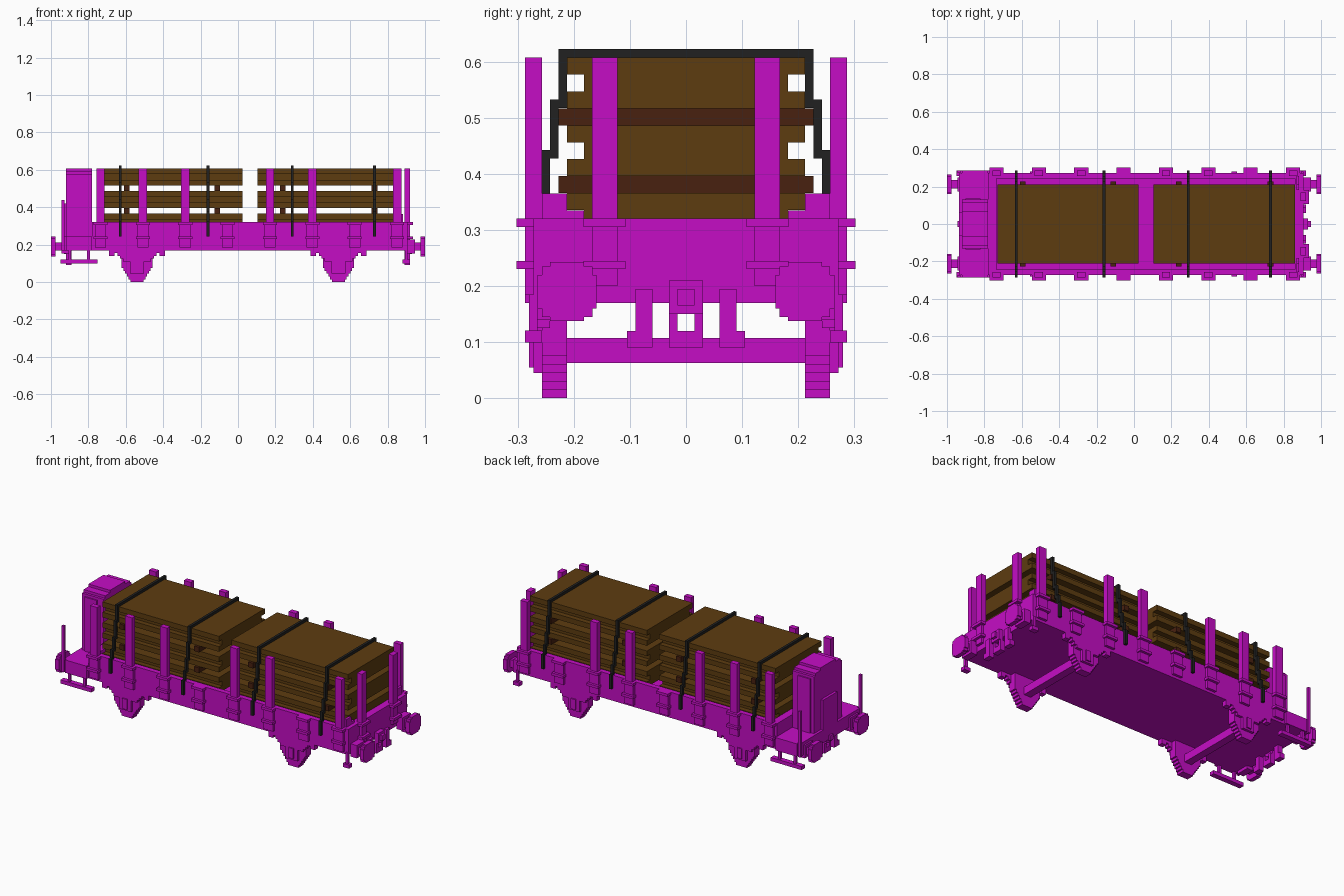
import bpy
import bmesh
from mathutils import Matrix, Vector

default_cube = bpy.data.objects.get("Cube")
if default_cube:
    bpy.data.objects.remove(default_cube, do_unlink=True)

# Main levels, widths and lengths shared by many parts
STEP = .015
UNDERSIDE, FLOOR, RIM, STAKE_TOP = .17, .245, .32, .607
SIDE = .272
STACK_SIDE = .212
HOUSE_END, REAR_WALL, FRONT_WALL = -.92, -.78, .905
BUFFER_HEIGHT = .19


def material(name, red, green, blue):
    paint = bpy.data.materials.new(name)
    paint.use_nodes = True
    colour = (red, green, blue, 1)
    paint.diffuse_color = colour
    paint.node_tree.nodes["Principled BSDF"].inputs["Base Color"].default_value = colour
    return paint


magenta = material("magenta_paint", .56, .004, .56)
wood = material("plank_brown", .11, .045, .005)
dark_wood = material("dark_brown", .065, .015, .005)
black = material("strap_black", .015, .015, .015)


def around(middle, half):
    return middle - half, middle + half


def upward(start, height):
    return start, start + height


class Part:
    """Collects boxes, given as ranges along each axis, into one object."""

    def __init__(self, name, paint):
        self.name, self.paint, self.mesh = name, paint, bmesh.new()

    def box(self, x, y, z):
        low, high = (Vector(corner) for corner in zip(x, y, z))
        place = Matrix.Translation((low + high) / 2)
        bmesh.ops.create_cube(self.mesh, size=1, matrix=place @ Matrix.Diagonal((*(high - low), 1)))

    def middle_box(self, x, half_width, z):
        self.box(x, around(0, half_width), z)

    def pair(self, x, y, z):
        near, far = y
        self.box(x, (near, far), z)
        self.box(x, (-far, -near), z)

    def finish(self):
        data = bpy.data.meshes.new(self.name)
        self.mesh.to_mesh(data)
        self.mesh.free()
        data.materials.append(self.paint)
        bpy.context.collection.objects.link(bpy.data.objects.new(self.name, data))


# Open wagon body with floor, sides, ends and corner gussets
body = Part("wagon_body", magenta)
length = (REAR_WALL, FRONT_WALL)
body.middle_box(length, SIDE - STEP, (UNDERSIDE, FLOOR))
body.pair(length, (SIDE - 2 * STEP, SIDE), (UNDERSIDE, RIM))
for wall in (upward(REAR_WALL, 3 * STEP), (FRONT_WALL - 3 * STEP, FRONT_WALL)):
    body.middle_box(wall, SIDE - STEP, (UNDERSIDE, RIM))
gusset = around(FRONT_WALL - 2 * STEP, STEP / 2)
body.pair(gusset, upward(STACK_SIDE, 3 * STEP), upward(RIM, 3 * STEP))
body.pair(gusset, (STACK_SIDE - 2 * STEP, STACK_SIDE), upward(RIM, STEP))
body.finish()

# Stakes along the sides and the open end, held by two rows of brackets
stakes = Part("stakes", magenta)
brackets = Part("stake_brackets", magenta)
stake_height = (UNDERSIDE + 2 * STEP, STAKE_TOP)
bracket_rows = [upward(z, STEP) for z in (.23, .305)]
end_stake_y = .145
for i in range(8):
    x = i * .2265 - .735
    if i not in (3, 6):
        stakes.pair(around(x, 1.5 * STEP), (SIDE - STEP, SIDE + STEP), stake_height)
    brackets.pair(around(x, 2 * STEP), (SIDE, SIDE + STEP), (UNDERSIDE + STEP, RIM - STEP))
    for row in bracket_rows:
        brackets.pair(around(x, 2.5 * STEP), (SIDE, SIDE + 2 * STEP), row)
stakes.pair(around(FRONT_WALL, STEP), around(end_stake_y, 1.5 * STEP), stake_height)
for row in bracket_rows:
    brackets.pair(upward(FRONT_WALL, 2 * STEP), around(end_stake_y, 2.5 * STEP), row)
stakes.finish()
brackets.finish()

# Brake platform with corner handrails
platform = Part("brake_platform", magenta)
platform.middle_box((HOUSE_END - STEP, REAR_WALL), SIDE, (UNDERSIDE, FLOOR))
platform.pair((HOUSE_END, REAR_WALL), upward(SIDE, STEP), (UNDERSIDE, FLOOR))
platform.pair(around(HOUSE_END - STEP, STEP / 2), upward(SIDE, STEP), (UNDERSIDE, .44))
platform.finish()

# Brake cabin with stepped roof, side panels and back step
cabin = Part("brake_cabin", magenta)
cabin_length = (HOUSE_END, REAR_WALL)
cabin_half = .13
for trim, top in ((0, STAKE_TOP - 2 * STEP), (STEP, STAKE_TOP - STEP), (4 * STEP, STAKE_TOP)):
    cabin.middle_box(cabin_length, cabin_half - trim, (FLOOR, top))
cabin.pair(around(-.86, .04), upward(cabin_half, STEP / 2), (FLOOR, STAKE_TOP - 3 * STEP))
cabin.middle_box((HOUSE_END - STEP, HOUSE_END), cabin_half / 2, (FLOOR, .42))
cabin.finish()

# Footboards on hangers: long at the cabin, short at the open end
footboards = Part("footboards", magenta)
for middle, half, hangers in ((-.85, .1, (-.9, -.8)), (.9, .02, (.9,))):
    footboards.pair(around(middle, half), around(SIDE, STEP), around(.11, STEP * .7))
    for x in hangers:
        footboards.pair(around(x, STEP / 2), around(SIDE, STEP / 2), (.11, UNDERSIDE + STEP))
footboards.finish()

# Stepped wheels with axles, axle boxes and springs
wheels = Part("wheels", magenta)
axles = Part("axles", magenta)
springs = Part("axle_boxes_and_springs", magenta)
spring_y = (SIDE - 2 * STEP, SIDE)
axle_height = .085
for x in (-.54, .537):
    for i in range(6):
        half = STEP * (2.3 + .65 * i)
        wheels.pair(around(x, half), upward(STACK_SIDE, 3 * STEP), (i * STEP, UNDERSIDE))
    axles.middle_box(around(x, 1.5 * STEP), SIDE - STEP, around(axle_height, 1.5 * STEP))
    springs.pair(around(x, 2.5 * STEP), spring_y, (3 * STEP, UNDERSIDE))
    springs.pair(around(x, STEP), upward(SIDE, STEP / 2), around(axle_height, 2 * STEP))
    for i in range(4):
        springs.pair(around(x, STEP * (5 + i)), spring_y, (UNDERSIDE - STEP * (4 - i), UNDERSIDE))
    for shackle in around(x, 9 * STEP):
        springs.pair(around(shackle, STEP), spring_y, around(UNDERSIDE - STEP, STEP))
for part in (wheels, axles, springs):
    part.finish()

# Buffers, coupling and brake hoses at both ends
buffers = Part("buffers", magenta)
coupling = Part("coupling_and_hoses", magenta)
for side in (-1, 1):
    def reach(start, end):
        return sorted((side * start, side * end))

    # Round plates made of crossed slabs, on a thick and a thin shaft
    for wide, tall in ((2, 3.5), (3, 3), (3.5, 2)):
        buffers.pair(reach(.975, 1), around(STACK_SIDE, wide * STEP), around(BUFFER_HEIGHT, tall * STEP))
    for end, half in ((.975, 1.5 * STEP), (.945, 2.5 * STEP)):
        buffers.pair(reach(FRONT_WALL, end), around(STACK_SIDE, half), around(BUFFER_HEIGHT, half))

    # Drawhook with a hanging link, and a footed hose on either side
    hang = reach(FRONT_WALL - STEP, FRONT_WALL + STEP)
    bottom = 6 * STEP
    coupling.middle_box(reach(FRONT_WALL, .93), 2 * STEP, upward(10 * STEP, 4 * STEP))
    coupling.middle_box(reach(.93, .945), STEP, upward(11 * STEP, 2 * STEP))
    coupling.pair(hang, (STEP, 2 * STEP), upward(bottom, 4 * STEP))
    coupling.middle_box(hang, 2 * STEP, upward(bottom, 2 * STEP))
    coupling.pair(hang, upward(.06, 2 * STEP), upward(bottom, 7 * STEP))
    coupling.pair(hang, upward(.06, 3 * STEP), upward(bottom, 2 * STEP))
buffers.finish()
coupling.finish()

# Plank stacks: a spacer layer below every three boards, the middle board narrower
layers = 12
board = (STAKE_TOP - FLOOR) / layers
for name, extent, spacer_places in (("cabin_end_stack", (-.73, .025), (-.595, -.11)),
                                    ("open_end_stack", (.105, .862), (.24, .73))):
    planks = Part(name + "_planks", wood)
    spacers = Part(name + "_spacers", dark_wood)
    for i in range(layers):
        height = upward(FLOOR + i * board, board)
        if i % 4 == 0:
            for x in spacer_places:
                spacers.middle_box(around(x, STEP), STACK_SIDE + STEP, height)
        else:
            inset = 2 * STEP if i % 4 == 2 else 0
            planks.middle_box(extent, STACK_SIDE - inset, height)
    planks.finish()
    spacers.finish()

# Lashing straps stepping outward down the sides
straps = Part("lashing_straps", black)
strap_levels = (STAKE_TOP, .525, .435, .37, RIM, .25)
for x in (-.63, -.16, .29, .73):
    thickness = around(x, STEP / 2)
    straps.middle_box(thickness, STACK_SIDE + STEP, upward(STAKE_TOP, STEP))
    for i, (top, bottom) in enumerate(zip(strap_levels, strap_levels[1:])):
        straps.pair(thickness, upward(STACK_SIDE + i * STEP, STEP), (bottom - STEP / 2, top + STEP / 2))
straps.finish()
